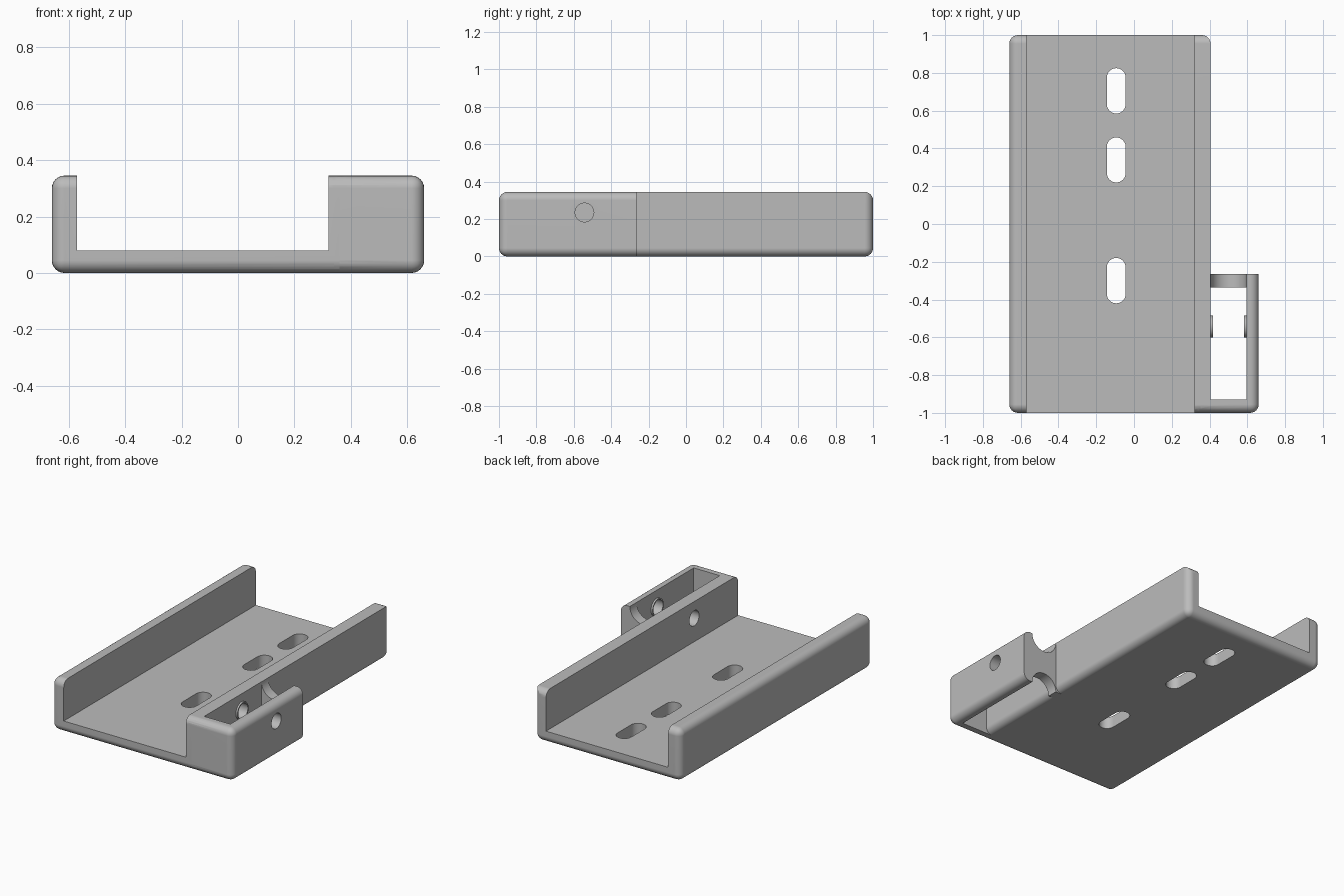
import bpy, bmesh, math
from mathutils import Matrix, Vector

if "Cube" in bpy.data.objects:
    bpy.data.objects.remove(bpy.data.objects["Cube"])

ROUND = 0.045     # outer edge radius
HEIGHT = 0.345

grey = bpy.data.materials.new("mid grey")
grey.diffuse_color = (0.5, 0.5, 0.5, 1)
grey.use_nodes = True
grey.node_tree.nodes["Principled BSDF"].inputs["Base Color"].default_value = grey.diffuse_color


def make_object(name, bm):
    mesh = bpy.data.meshes.new(name)
    bmesh.ops.recalc_face_normals(bm, faces=bm.faces[:])
    bm.to_mesh(mesh)
    bm.free()
    mesh.materials.append(grey)
    obj = bpy.data.objects.new(name, mesh)
    bpy.context.collection.objects.link(obj)
    return obj


def box(name, lo, hi, is_round=None):
    """Box between two corners; edges whose midpoint passes is_round are filleted."""
    lo, hi = Vector(lo), Vector(hi)
    bm = bmesh.new()
    bmesh.ops.create_cube(bm, size=1)
    for v in bm.verts:
        v.co = Vector([(lo[i] + hi[i]) / 2 + v.co[i] * (hi[i] - lo[i]) for i in range(3)])
    if is_round:
        edges = [e for e in bm.edges if is_round((e.verts[0].co + e.verts[1].co) / 2)]
        bmesh.ops.bevel(bm, geom=edges, offset=ROUND, offset_type='OFFSET', segments=6,
                        profile=0.5, affect='EDGES')
    return make_object(name, bm)


def cylinder(name, center, radius, length, axis, segments=48):
    bm = bmesh.new()
    rot = Matrix.Rotation(math.pi / 2, 4, 'Y' if axis == 'X' else 'X')
    bmesh.ops.create_cone(bm, cap_ends=True, segments=segments, radius1=radius, radius2=radius,
                          depth=length, matrix=Matrix.Translation(center) @ rot)
    return make_object(name, bm)


def slot(name, x, y0, y1, radius):
    """Closed vertical prism with a rounded-end outline."""
    bm = bmesh.new()
    rings = []
    for z in (-0.1, 0.2):
        ring = []
        for cy, start in ((y1 - radius, 0), (y0 + radius, math.pi)):
            for i in range(17):
                a = start + math.pi * i / 16
                ring.append(bm.verts.new((x + radius * math.cos(a), cy + radius * math.sin(a), z)))
        rings.append(ring)
        bm.faces.new(ring)
    low, high = rings
    for i in range(len(low)):
        j = (i + 1) % len(low)
        bm.faces.new((low[i], low[j], high[j], high[i]))
    return make_object(name, bm)


def measure(mesh):
    """Volume and bounding size of a mesh."""
    bm = bmesh.new()
    bm.from_mesh(mesh)
    volume = bm.calc_volume()
    size = [max((v.co[i] for v in bm.verts), default=0) - min((v.co[i] for v in bm.verts), default=0)
            for i in range(3)]
    bm.free()
    return volume, size


def combine(target, other, operation):
    """Boolean that keeps the first solver result with a sensible volume and extent."""
    volume, size = measure(target.data)
    mod = target.modifiers.new("combine", 'BOOLEAN')
    mod.operation, mod.object = operation, other
    result = None
    for solver in ('MANIFOLD', 'EXACT', 'FLOAT'):
        mod.solver = solver
        bpy.context.view_layer.update()
        graph = bpy.context.evaluated_depsgraph_get()
        mesh = bpy.data.meshes.new_from_object(target.evaluated_get(graph), depsgraph=graph)
        new_volume, new_size = measure(mesh)
        changed = new_volume > volume if operation == 'UNION' else 0 < new_volume < volume
        if changed and all(n > s - 0.001 for n, s in zip(new_size, size)):
            result = mesh
            break
    target.modifiers.remove(mod)
    if result:
        target.data = result
    bpy.data.objects.remove(other, do_unlink=True)


# Tray body: rounded all round except along the top of the right wall
tray = box("mounting_tray", (-0.66, -1, 0), (0.405, 1, HEIGHT),
           lambda m: not (m.x > 0.4 and m.z > 0.34))

# Side holder: rounded on its front and outer side, square at the back
holder = box("side_holder", (0.34, -1, 0), (0.66, -0.265, HEIGHT),
             lambda m: m.y < -0.27 and m.x > 0.35)
combine(holder, box("pocket", (0.2, -0.93, -0.1), (0.595, -0.335, 0.5)), 'DIFFERENCE')

# Round cable notches above and below in the holder's back wall
for z in (0, HEIGHT):
    combine(holder, cylinder("notch", (0.5, -0.3, z), 0.0945, 0.2, 'Y'), 'DIFFERENCE')
combine(tray, holder, 'UNION')

# Channel through the tray
combine(tray, box("channel", (-0.57, -1.2, 0.08), (0.32, 1.2, 0.6)), 'DIFFERENCE')

# Screw slots in the floor
for y0, y1 in ((0.585, 0.825), (0.22, 0.458), (-0.42, -0.18)):
    combine(tray, slot("screw_slot", -0.094, y0, y1, 0.05), 'DIFFERENCE')

# Pivot bosses on the pocket walls, with a cross hole through both
for x in (0.397, 0.603):
    combine(tray, cylinder("boss", (x, -0.543, 0.235), 0.058, 0.04, 'X'), 'UNION')
combine(tray, cylinder("cross_hole", (0.5, -0.543, 0.235), 0.05, 0.45, 'X'), 'DIFFERENCE')

# Smooth fillets with crisp cut edges
bpy.ops.object.select_all(action='DESELECT')
tray.select_set(True)
bpy.context.view_layer.objects.active = tray
bpy.ops.object.shade_smooth_by_angle(angle=math.radians(30))
normals = tray.modifiers.new("flat face normals", 'WEIGHTED_NORMAL')
normals.keep_sharp = True
